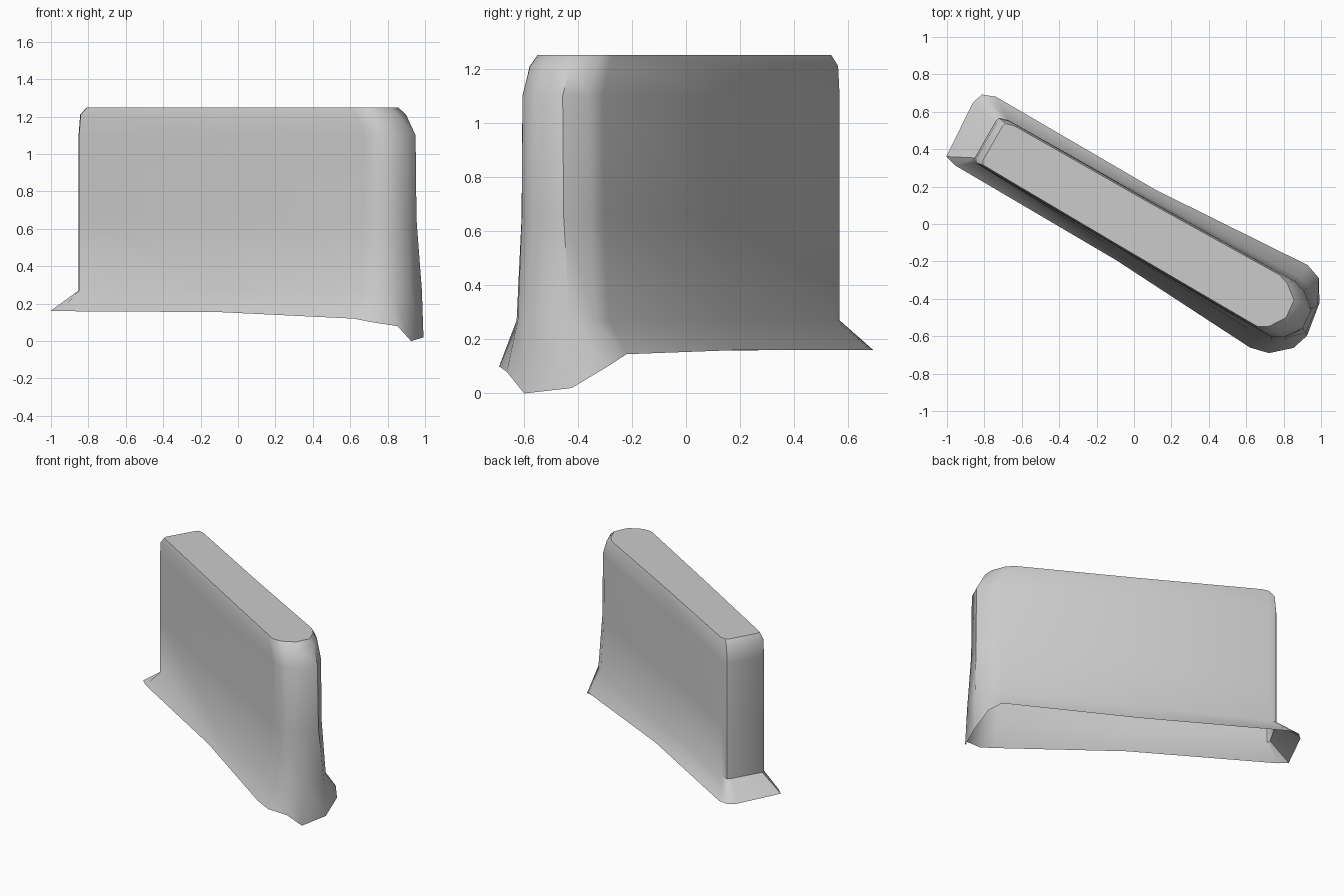
import bpy
import bmesh
from math import radians
from mathutils import Matrix

default_cube = bpy.data.objects.get("Cube")
if default_cube:
    bpy.data.objects.remove(default_cube, do_unlink=True)

# One flat grey for the whole wall
stone = bpy.data.materials.new("light_grey")
stone.use_nodes = True
grey = (0.6, 0.6, 0.6, 1)
stone.diffuse_color = grey
stone.node_tree.nodes["Principled BSDF"].inputs["Base Color"].default_value = grey

# Outline along the wall (u) and across it (v), one entry per column:
# body u, v | flared foot u, v, z | how early the column starts to flare
columns = [
    (-.90, -.14, -.98, -.207, .16, 0),
    (-.915, -.12, -1.05, -.19, .16, 0),
    (-.916, .106, -1.07, .133, .16, 0),
    (-.91, .13, -1.05, .193, .16, 0),
    (-.86, .145, -.98, .22, .16, 0),
    (0, .15, .01, .216, .16, .25),
    (.90, .165, .915, .274, .145, .25),
    (.965, .145, 1, .244, .1, .3),
    (1.05, .08, 1.07, .13, .02, .8),
    (1.06, -.03, 1.1, -.055, 0, .7),
    (1, -.12, 1.07, -.147, .08, .3),
    (.94, -.155, .97, -.237, .1, .25),
    (.87, -.155, .867, -.262, .12, .25),
    (0, -.15, .01, -.215, .155, .25),
]

# Height | share of flare | end insets (left, right) | side inset
levels = [
    (.27, 1, 0, 0, 0),
    (.65, .15, 0, 0, 0),
    (1.1, 0, 0, 0, 0),
    (1.21, 0, .01, .055, .01),
    (1.25, 0, .05, .1, .07),
]


def foot_ring(bm):
    return [bm.verts.new((fu, fv, fz)) for _, _, fu, fv, fz, _ in columns]


def body_ring(bm, height, share, left_inset, right_inset, side_inset):
    ring = []
    for u, v, foot_u, foot_v, _, early in columns:
        flare = early * share
        end_inset = left_inset if u < 0 else right_inset
        ring.append(bm.verts.new((
            (u + (foot_u - u) * flare) * (1 - end_inset),
            (v + (foot_v - v) * flare) * (1 - side_inset),
            height,
        )))
    return ring


def bridge(bm, lower, upper):
    count = len(lower)
    for i in range(count):
        j = (i + 1) % count
        bm.faces.new((lower[i], lower[j], upper[j], upper[i]))


# Wall shell: flared open foot, upright body, chamfered cap
bm = bmesh.new()
rings = [foot_ring(bm)] + [body_ring(bm, *level) for level in levels]
for lower, upper in zip(rings, rings[1:]):
    bridge(bm, lower, upper)
bm.faces.new(rings[-1])
bmesh.ops.recalc_face_normals(bm, faces=bm.faces)

# Make sure the cap faces upward, then turn the wall to its diagonal
cap = max(bm.faces, key=lambda face: face.calc_center_median().z)
cap.normal_update()
if cap.normal.z < 0:
    bmesh.ops.reverse_faces(bm, faces=bm.faces)
bmesh.ops.transform(bm, matrix=Matrix.Rotation(radians(-30), 4, "Z"), verts=bm.verts)

mesh = bpy.data.meshes.new("wall_segment")
bm.to_mesh(mesh)
bm.free()
mesh.materials.append(stone)
wall = bpy.data.objects.new("wall_segment", mesh)
bpy.context.collection.objects.link(wall)

# Smooth sides with crisp cap edges
bpy.ops.object.select_all(action="DESELECT")
wall.select_set(True)
bpy.context.view_layer.objects.active = wall
bpy.ops.object.shade_smooth_by_angle(angle=radians(40))
